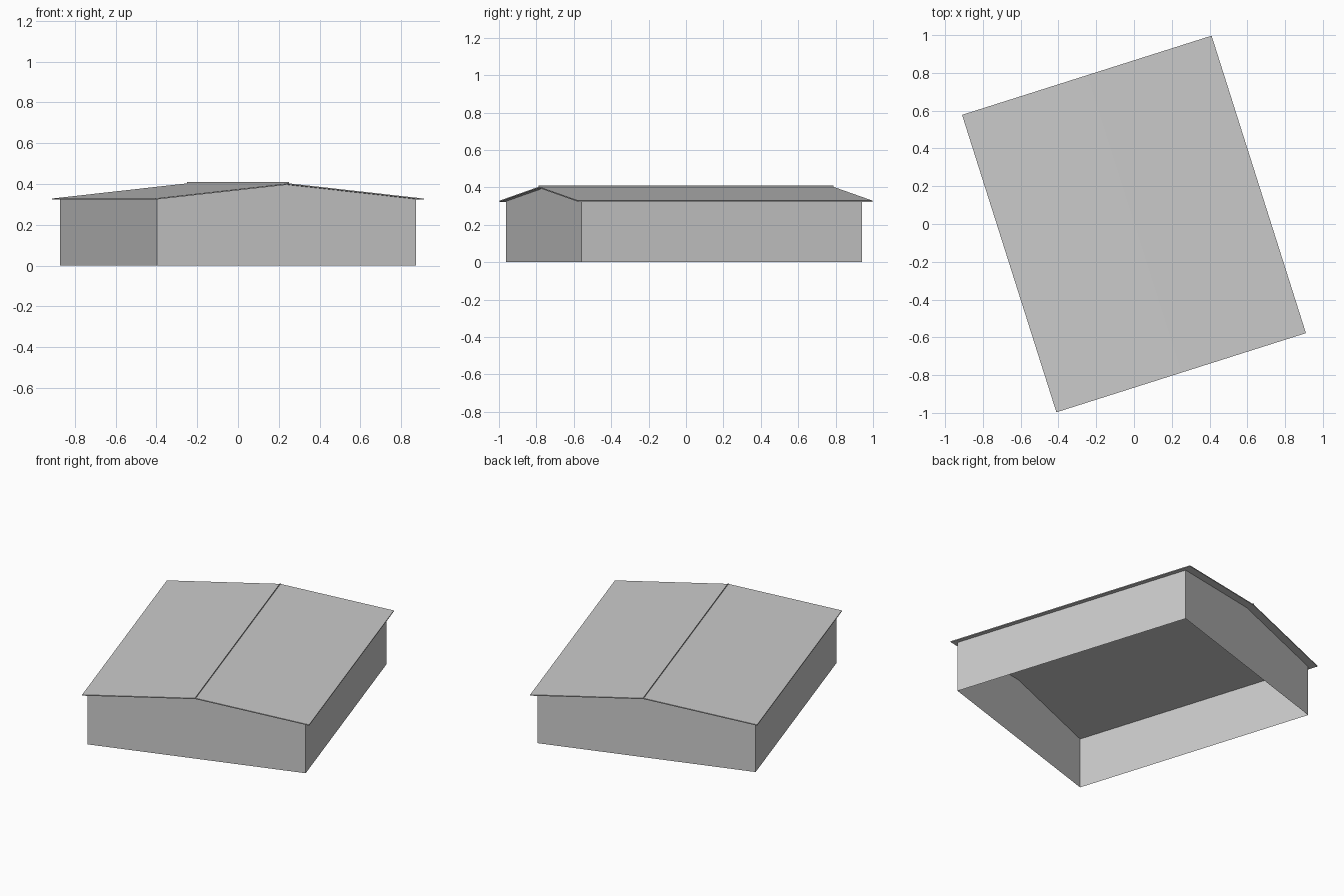
import bpy
import math
from mathutils import Matrix

cube = bpy.data.objects.get("Cube")
if cube:
    bpy.data.objects.remove(cube, do_unlink=True)

grey = bpy.data.materials.new("plain_grey")
grey.use_nodes = True
grey.diffuse_color = (0.6, 0.6, 0.6, 1)
grey.node_tree.nodes["Principled BSDF"].inputs["Base Color"].default_value = (0.6, 0.6, 0.6, 1)

TURN = Matrix.Rotation(math.radians(17.6), 4, "Z")
WALL_X, WALL_Y = 0.666, 0.787
ROOF_X, ROOF_Y = 0.693, 0.826
RIDGE, SLOPE, THICK = 0.403, 0.107, 0.006


def roof_z(x):
    return RIDGE - SLOPE * abs(x)


def add_part(name, verts, faces, shift_y=0):
    mesh = bpy.data.meshes.new(name)
    mesh.from_pydata(verts, [], faces)
    mesh.transform(Matrix.Translation((0, shift_y, 0)) @ TURN)
    mesh.materials.append(grey)
    obj = bpy.data.objects.new(name, mesh)
    bpy.context.collection.objects.link(obj)


def sweep(name, profile, half_y):
    """Extrude a closed x-z profile along y, with end caps."""
    n = len(profile)
    verts = [(x, y, z) for y in (-half_y, half_y) for x, z in profile]
    faces = [(i, i + n, (i + 1) % n + n, (i + 1) % n) for i in range(n)]
    faces += [tuple(range(n)), tuple(reversed(range(n, 2 * n)))]
    add_part(name, verts, faces)


# Gable end walls and long side walls, open underneath
eave = roof_z(WALL_X) - THICK
gable = [(-WALL_X, 0), (WALL_X, 0), (WALL_X, eave), (0, RIDGE - THICK), (-WALL_X, eave)]
for side, label in ((-1, "front"), (1, "back")):
    verts = [(x, side * WALL_Y, z) for x, z in gable]
    order = range(5) if side < 0 else reversed(range(5))
    add_part(label + "_gable_wall", verts, [tuple(order)], -0.01)
for side, label in ((-1, "right"), (1, "left")):
    x = side * WALL_X
    verts = [(x, -side * WALL_Y, 0), (x, side * WALL_Y, 0),
             (x, side * WALL_Y, eave), (x, -side * WALL_Y, eave)]
    add_part(label + "_side_wall", verts, [(0, 1, 2, 3)], -0.01)

# Thin pitched roof with a small overhang
top = [(x, roof_z(x)) for x in (ROOF_X, 0, -ROOF_X)]
sweep("roof", [(x, z - THICK) for x, z in reversed(top)] + top, ROOF_Y)

# Narrow upright strip along the ridge
fin = 0.001
sweep("ridge_strip", [(-fin, RIDGE - THICK / 2), (fin, RIDGE - THICK / 2),
                      (fin, 0.41), (-fin, 0.41)], ROOF_Y)
